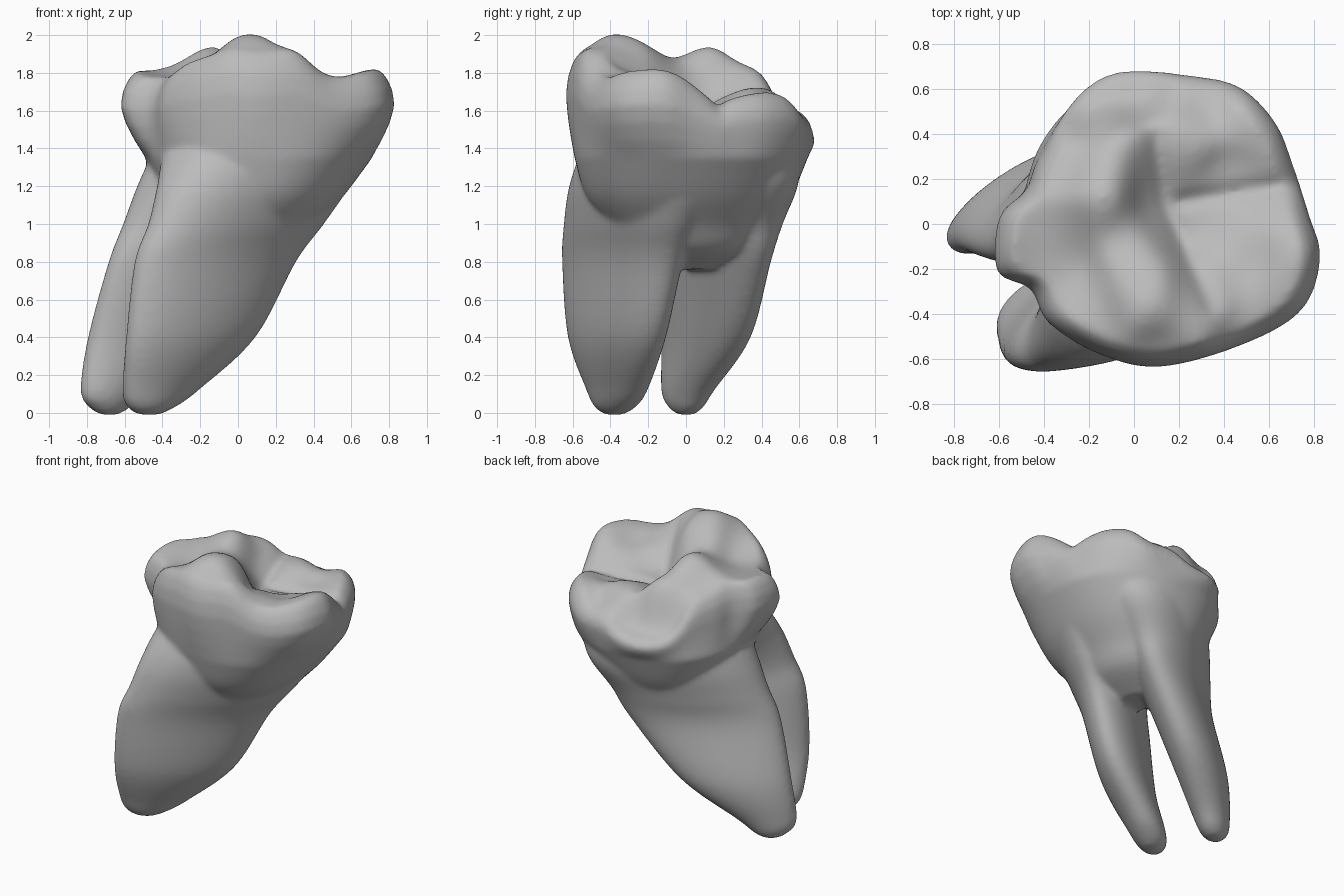
import bpy, bmesh, math
from mathutils import Vector

old = bpy.data.objects.get("Cube")
if old:
    bpy.data.objects.remove(old, do_unlink=True)

enamel = bpy.data.materials.new("warm_grey_enamel")
enamel.use_nodes = True
GREY = (0.5, 0.5, 0.5, 1)
enamel.diffuse_color = GREY
enamel.node_tree.nodes["Principled BSDF"].inputs["Base Color"].default_value = GREY


def spline(points, steps, closed=False):
    """Catmull-Rom curve through points of any dimension."""
    n = len(points)
    pick = (lambda i: points[i % n]) if closed else (lambda i: points[max(0, min(n - 1, i))])
    out = []
    for i in range(n if closed else n - 1):
        p0, p1, p2, p3 = (pick(i + k) for k in (-1, 0, 1, 2))
        for s in range(steps):
            t = s / steps
            out.append([0.5 * (2 * b + (c - a) * t + (2 * a - 5 * b + 4 * c - d) * t * t
                        + (3 * b - a - 3 * c + d) * t ** 3) for a, b, c, d in zip(p0, p1, p2, p3)])
    if not closed:
        out.append(list(points[-1]))
    return out


def loft(bm, rings):
    """Skin a stack of equal rings and cap both ends."""
    loops = [[bm.verts.new(p) for p in ring] for ring in rings]
    n = len(loops[0])
    for low, high in zip(loops, loops[1:]):
        for i in range(n):
            j = (i + 1) % n
            bm.faces.new((low[i], low[j], high[j], high[i]))
    bm.faces.new(loops[0][::-1])
    bm.faces.new(loops[-1])


def add_root(bm, sections, degrees):
    """Flattened, leaning root: each section is z, x, y, long radius, short radius."""
    c, s = math.cos(math.radians(degrees)), math.sin(math.radians(degrees))
    rings = []
    for z, x, y, a, b in spline(sections, 6):
        ring = []
        for i in range(48):
            t = math.tau * i / 48
            u, v = a * math.cos(t), b * math.sin(t)
            ring.append((x + u * c - v * s, y + u * s + v * c, z))
        rings.append(ring)
    loft(bm, rings)


# Chewing surface: cusps, rim and pits as height samples
HEIGHTS = [(.06, -.38, 2.05), (.27, -.4, 1.95), (-.17, -.4, 1.88), (.1, -.58, 1.88), (.02, -.22, 1.96),
           (.52, -.45, 1.77), (.72, -.3, 1.81), (.75, -.12, 1.85), (.78, .02, 1.76), (.72, .18, 1.63),
           (.65, .35, 1.7), (.52, .48, 1.7), (.3, .6, 1.58), (0, .62, 1.5), (.2, .4, 1.74),
           (-.15, .12, 1.98), (-.08, .34, 1.86), (-.3, .3, 1.76), (-.3, 0, 1.84), (-.56, -.1, 1.84),
           (-.5, -.25, 1.76), (-.4, -.1, 1.77), (-.3, -.25, 1.78), (.16, .08, 1.62), (.28, 0, 1.64),
           (.35, -.25, 1.76), (.52, -.1, 1.73), (.45, .18, 1.64), (-.02, -.06, 1.86), (-.22, .55, 1.48),
           (.13, .25, 1.7)]
PIT = Vector((.14, .09))
GROOVES = [(PIT, Vector(end)) for end in ((.76, .19), (.34, -.36), (.1, .38))]


def height(x, y):
    total = weight = 0
    for px, py, pz in HEIGHTS:
        w = math.exp(-((x - px) ** 2 + (y - py) ** 2) / .02)
        total += w * pz
        weight += w
    z = total / weight
    p = Vector((x, y))
    cut = 0
    for a, b in GROOVES:
        t = max(0, min(1, (p - a).dot(b - a) / (b - a).length_squared))
        cut = max(cut, math.exp(-((p - a.lerp(b, t)).length / .04) ** 2))
    return z - .03 * cut


bm = bmesh.new()

# Crown, with its neck running down between the roots
OUTLINE = [(.83, -.15), (.78, .04), (.715, .24), (.63, .45), (.47, .61), (.25, .66), (-.06, .68),
           (-.25, .57), (-.42, .3), (-.48, .15), (-.6, .03), (-.61, -.21), (-.46, -.29),
           (-.38, -.44), (-.15, -.58), (.12, -.635), (.5, -.53), (.75, -.38)]
outline = spline(OUTLINE, 7, closed=True)
CX, CY, NECK = .1, 0, 1.35


def oval(z, x0, x1, y0, y1):
    ring = []
    for x, y in outline:
        t = math.atan2(y - CY, x - CX)
        c, s = math.cos(t), math.sin(t)
        k = (abs(c) ** 2.2 + abs(s) ** 2.2) ** (-1 / 2.2)
        ring.append(((x0 + x1) / 2 + (x1 - x0) / 2 * k * c, (y0 + y1) / 2 + (y1 - y0) / 2 * k * s, z))
    return ring


def inset(scale):
    return [(CX + (x - CX) * scale, CY + (y - CY) * scale) for x, y in outline]


rings = [oval(*row) for row in spline([(.76, -.1, .1, -.14, .15), (.86, -.2, .3, -.28, .34),
                                       (1, -.3, .42, -.42, .46), (1.15, -.4, .56, -.53, .56),
                                       (NECK, -.49, .71, -.59, .645)], 5)]
neck = rings[-1]
rim = [height(x, y) for x, y in inset(.88)]
for up, blend, scale in ((.2, .45, 1), (.4, .8, 1), (.6, 1, 1), (.78, 1, .98), (.92, 1, .935)):
    rings.append([(nx + (x - nx) * blend, ny + (y - ny) * blend, NECK + (h - NECK) * up)
                  for (nx, ny, _), (x, y), h in zip(neck, inset(scale), rim)])
for k in range(36):
    rings.append([(x, y, height(x, y)) for x, y in inset(.88 * (1 - k / 36))])
loft(bm, rings)

# Two roots, leaning together to one side and flaring into the crown
add_root(bm, [(-.01, -.47, -.38, .06, .04), (.03, -.46, -.375, .14, .09), (.12, -.41, -.365, .23, .12),
              (.4, -.25, -.365, .4, .16), (.8, -.12, -.335, .5, .19), (1, -.01, -.29, .54, .23),
              (1.2, .08, -.21, .58, .3), (1.38, .13, -.1, .58, .38), (1.5, .13, -.06, .48, .32)], 34)
add_root(bm, [(-.01, -.68, 0, .05, .04), (.03, -.68, 0, .12, .08), (.12, -.655, .01, .2, .11),
              (.4, -.47, .105, .37, .16), (.8, -.25, .14, .5, .19), (1, -.15, .17, .52, .24),
              (1.2, -.03, .19, .56, .32), (1.35, .04, .17, .54, .36), (1.45, .08, .13, .44, .3)], 32)

bmesh.ops.recalc_face_normals(bm, faces=bm.faces)
mesh = bpy.data.meshes.new("molar_tooth")
bm.to_mesh(mesh)
bm.free()
mesh.materials.append(enamel)
tooth = bpy.data.objects.new("molar_tooth", mesh)
bpy.context.collection.objects.link(tooth)

# Fuse crown and roots into one soft skin
fuse = tooth.modifiers.new("fuse", "REMESH")
fuse.mode = "VOXEL"
fuse.voxel_size = .016
fuse.use_smooth_shade = True
soften = tooth.modifiers.new("soften", "SMOOTH")
soften.factor = .5
soften.iterations = 14
